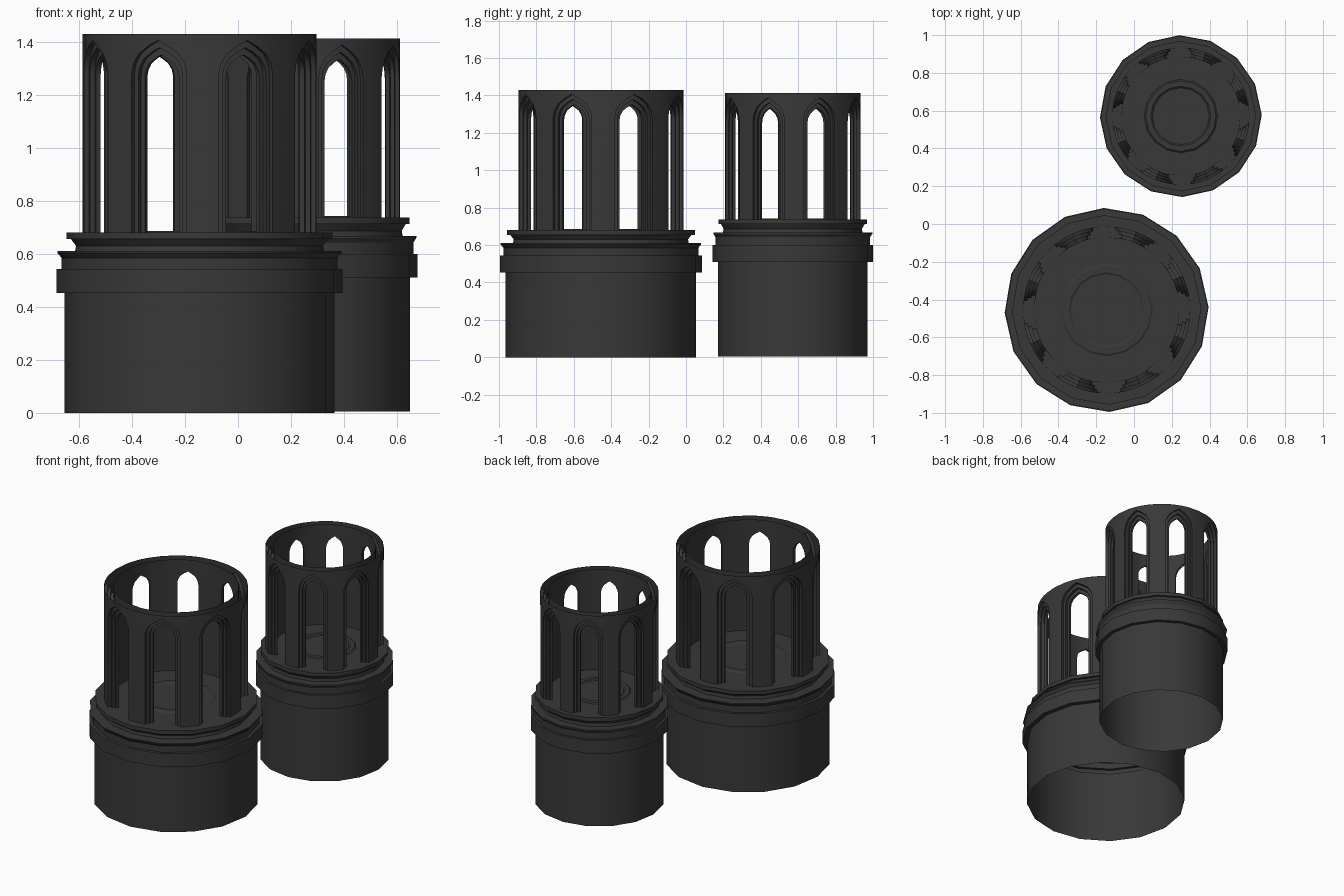
import bpy, bmesh, math
from mathutils import Vector

cube = bpy.data.objects.get("Cube")
if cube:
    bpy.data.objects.remove(cube)

SIDES, BAYS = 16, 8
HALF_BAY = 180 / BAYS

stone = bpy.data.materials.new("dark_stone")
stone.use_nodes = True
stone.diffuse_color = (0.04, 0.04, 0.04, 1)
stone.node_tree.nodes["Principled BSDF"].inputs["Base Color"].default_value = (0.04, 0.04, 0.04, 1)


def polar(r, degrees, z):
    a = math.radians(degrees)
    return Vector((r * math.cos(a), r * math.sin(a), z))


def finish(name, bm, centre, turn, flip=False):
    bmesh.ops.remove_doubles(bm, verts=bm.verts, dist=0.0005)
    if flip:
        bmesh.ops.reverse_faces(bm, faces=bm.faces)
    mesh = bpy.data.meshes.new(name)
    bm.to_mesh(mesh)
    bm.free()
    mesh.materials.append(stone)
    obj = bpy.data.objects.new(name, mesh)
    bpy.context.collection.objects.link(obj)
    obj.location = (*centre, 0)
    obj.rotation_euler.z = math.radians(turn)
    bpy.ops.object.select_all(action="DESELECT")
    obj.select_set(True)
    bpy.context.view_layer.objects.active = obj
    bpy.ops.object.shade_smooth_by_angle(angle=math.radians(30))


def bridge(bm, a, b):
    """Skin the strip between two matching rows of points."""
    for i in range(len(a) - 1):
        quad = []
        for p in (a[i], a[i + 1], b[i + 1], b[i]):
            if all((p - q).length > 1e-5 for q in quad):
                quad.append(p)
        if len(quad) > 2:
            bm.faces.new([bm.verts.new(p) for p in quad])


def lathe(name, profile, centre, turn):
    bm = bmesh.new()
    rows = [[polar(r, 360 * i / SIDES, z) for i in range(SIDES + 1)] for r, z in profile]
    for a, b in zip(rows, rows[1:]):
        bridge(bm, a, b)
    finish(name, bm, centre, turn)


def arch(half, spring, apex, base):
    """Pointed arch outline as (angle, height) pairs."""
    rise = apex - spring
    left = [(-half, base), (-half, spring), (-half * .93, spring + rise * .3),
            (-half * .72, spring + rise * .6), (-half * .36, spring + rise * .83)]
    return left + [(0, apex)] + [(-a, z) for a, z in reversed(left)]


def arcade(name, r_out, r_in, base, top, centre, turn):
    bm = bmesh.new()
    # Three moulding steps, narrowing inward
    outlines = [arch(14.5 - 2.35 * k, top - .15 - .005 * k, top - .025 - .027 * k, base)
                for k in range(3)]
    radii = [r_out + (r_in - r_out) * k / 3 for k in range(4)]
    # Bay boundary matched point for point to an arch outline
    frame = []
    for i, (a, z) in enumerate(outlines[0]):
        j = min(i, len(outlines[0]) - 1 - i)
        side = math.copysign(HALF_BAY, a)
        frame.append((side, z) if j < 2 else (side, top) if j == 2 else (a, top))
    rows = [(r_out, frame)]
    for k, outline in enumerate(outlines):
        rows += [(radii[k], outline), (radii[k + 1], outline)]
    rows.append((r_in, frame))
    for bay in range(BAYS):
        mid = HALF_BAY * (2 * bay + 1)
        points = [[polar(r, mid + a, z) for a, z in row] for r, row in rows]
        for a, b in zip(points, points[1:]):
            bridge(bm, a, b)
    finish(name, bm, centre, turn, flip=True)


def tower(name, centre, turn, s, body_r, foot, lift, arcade_r, arcade_in, top):
    # Open-bottomed drum
    lathe(name + "_drum", [(body_r, foot), (body_r, .5 + lift)], centre, turn)
    # Stepped cornice, ledge and floor
    trim = [(.51, .453), (.54, .453), (.54, .543), (.521, .543), (.521, .585),
            (.536, .603), (.536, .61), (.47, .61), (.466, .63), (.485, .655),
            (.502, .655), (.502, .68), (.245, .68), (.235, .686), (.2, .686),
            (.19, .68), (0, .68)]
    lathe(name + "_cornice", [(r * s, z + lift) for r, z in trim], centre, turn)
    # Ring of pointed arches
    arcade(name + "_arcade", arcade_r, arcade_in, .68 + lift, top, centre, turn)


tower("large_tower", (-.145, -.455), 1.6, 1, .51, 0, 0, .442, .385, 1.43)
tower("small_tower", (.248, .571), 1, .793, .4, .005, .057, .363, .315, 1.413)
